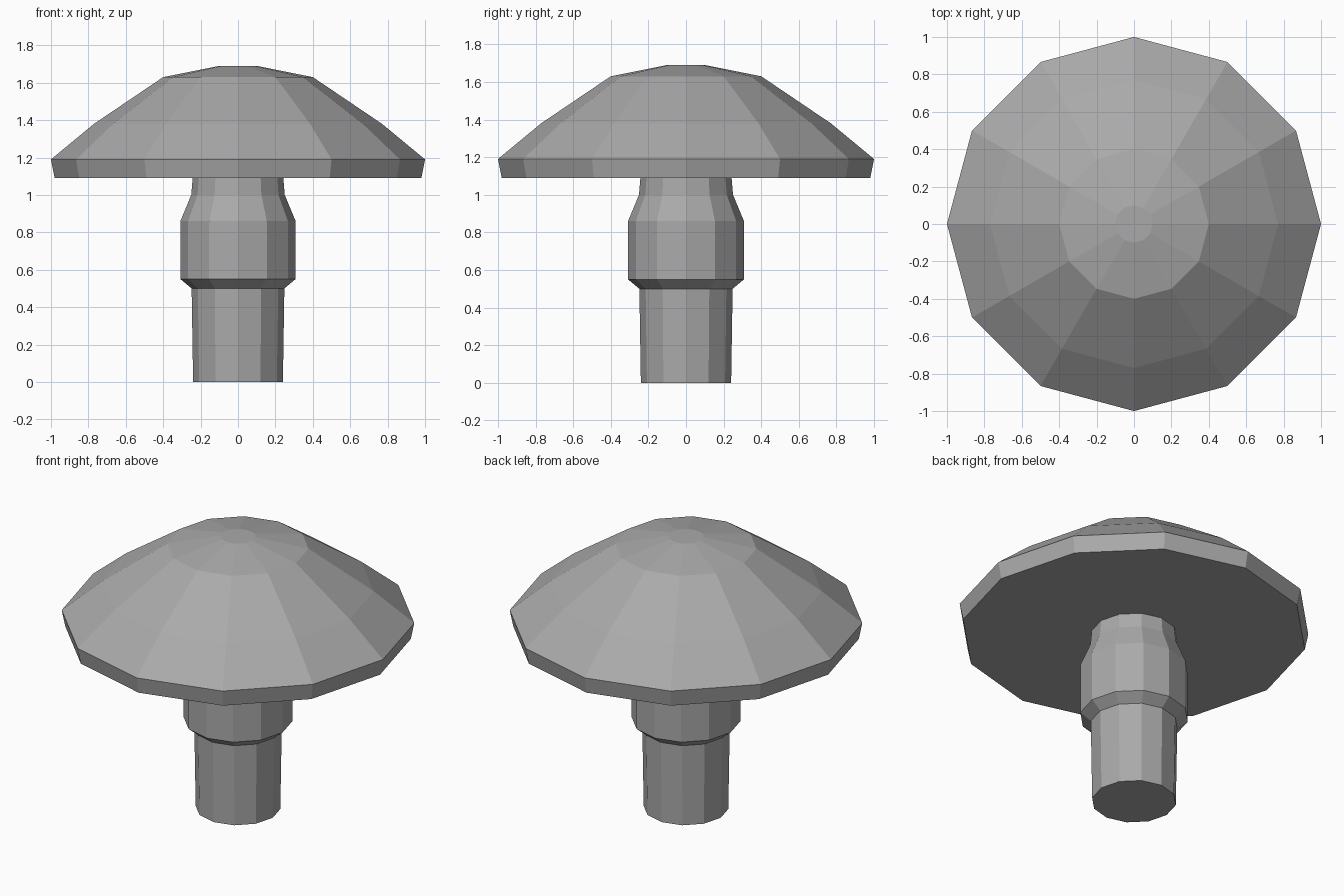
import bpy, bmesh
from math import cos, sin, tau

cube = bpy.data.objects.get("Cube")
if cube:
    bpy.data.objects.remove(cube, do_unlink=True)

SIDES = 12

grey = bpy.data.materials.new("plain_grey")
grey.use_nodes = True
colour = (0.4, 0.4, 0.4, 1)
grey.diffuse_color = colour
grey.node_tree.nodes["Principled BSDF"].inputs["Base Color"].default_value = colour


def lathe(name, profile):
    """Closed faceted solid turned about z from (radius, height) rings."""
    bm = bmesh.new()
    rings = [[bm.verts.new((r * cos(tau * i / SIDES), r * sin(tau * i / SIDES), z))
              for i in range(SIDES)] for r, z in profile]
    for low, high in zip(rings, rings[1:]):
        for i in range(SIDES):
            j = (i + 1) % SIDES
            bm.faces.new((low[i], low[j], high[j], high[i]))
    bm.faces.new(rings[0][::-1])
    bm.faces.new(rings[-1])
    mesh = bpy.data.meshes.new(name)
    bm.to_mesh(mesh)
    bm.free()
    mesh.materials.append(grey)
    obj = bpy.data.objects.new(name, mesh)
    bpy.context.collection.objects.link(obj)
    return obj


# Stem with a swollen collar below the cap
lathe("stem", [(0.24, 0), (0.248, 0.5), (0.308, 0.55), (0.308, 0.86),
               (0.25, 1.0), (0.24, 1.12)])

# Wide domed cap with a thin rim and flat underside
lathe("cap", [(0.98, 1.09), (1.0, 1.19), (0.77, 1.38), (0.4, 1.63), (0.1, 1.69)])
